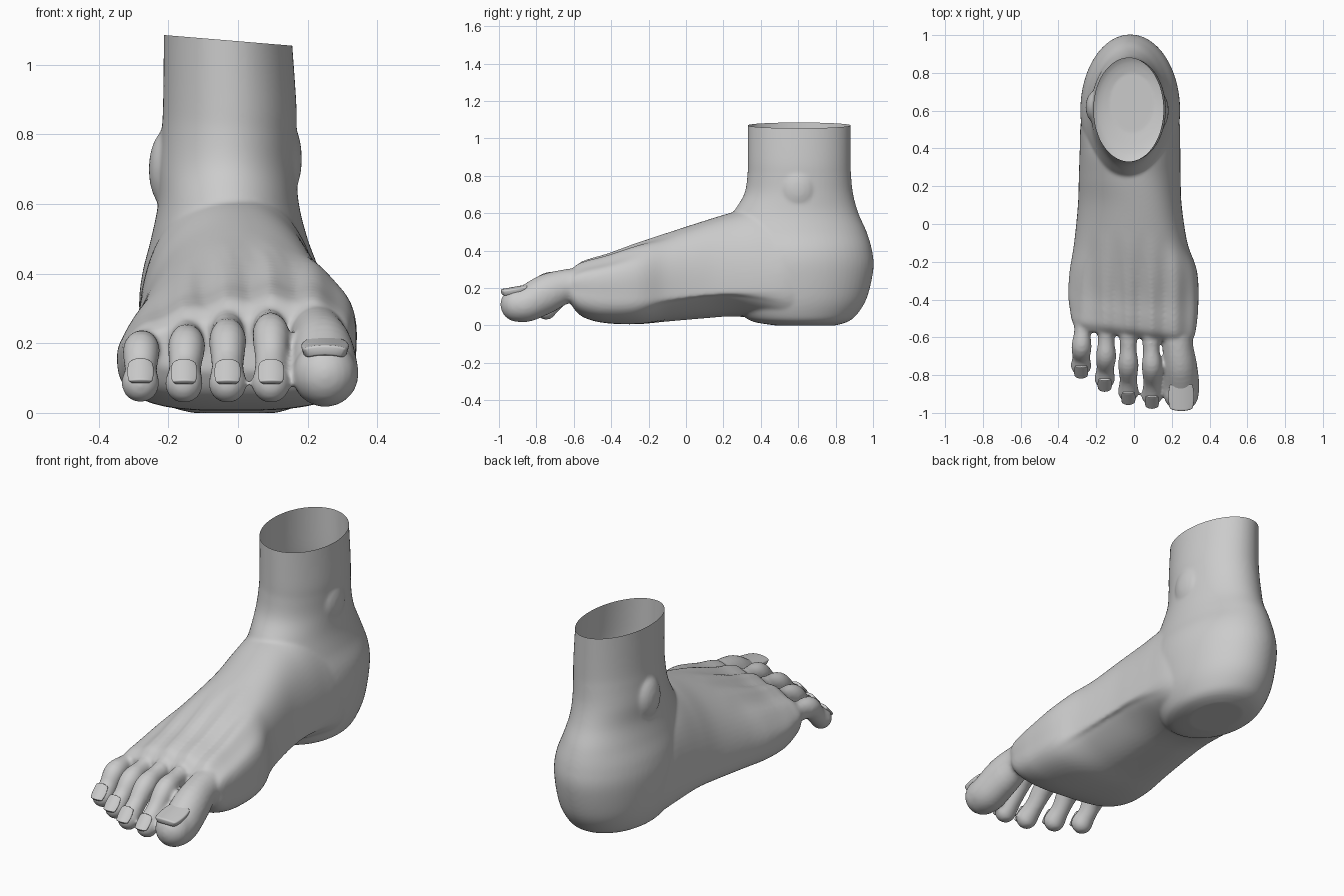
import bpy, bmesh, math
from mathutils import Matrix, Vector

if "Cube" in bpy.data.objects:
    bpy.data.objects.remove(bpy.data.objects["Cube"])


def spline(rows, steps):
    # smooth interpolation through table rows
    out, n = [], len(rows)
    for i in range(n - 1):
        a, b, c, d = rows[max(i - 1, 0)], rows[i], rows[i + 1], rows[min(i + 2, n - 1)]
        for k in range(steps):
            t = k / steps
            out.append([0.5 * (2 * q + (r - p) * t + (2 * p - 5 * q + 4 * r - s) * t * t
                               + (3 * q - p - 3 * r + s) * t ** 3)
                        for p, q, r, s in zip(a, b, c, d)])
    return out + [list(rows[-1])]


def loft(bm, rings):
    # closed skin through a list of rings
    vs = [[bm.verts.new(p) for p in ring] for ring in rings]
    n = len(vs[0])
    fs = [bm.faces.new((a[i], a[(i + 1) % n], b[(i + 1) % n], b[i]))
          for a, b in zip(vs, vs[1:]) for i in range(n)]
    fs += [bm.faces.new(vs[0]), bm.faces.new(vs[-1])]
    bmesh.ops.recalc_face_normals(bm, faces=fs)


def ball(bm, x, y, z, rx, ry, rz):
    m = Matrix.Translation((x, y, z)) @ Matrix.Diagonal((rx, ry, rz, 1))
    bmesh.ops.create_uvsphere(bm, u_segments=20, v_segments=12, radius=1, matrix=m)


def chain(bm, rows):
    # limb made of overlapping balls: x, y, z, side radius, height radius
    for x, y, z, rx, rz in spline(rows, 5):
        ball(bm, x, y, z, rx, min(rx, rz), rz)


def power(v, e):
    return math.copysign(abs(v) ** e, v)


def foot_ring(y, xl, xr, zt, zb, zm, shift, arch):
    mid, hw, ring = (xl + xr) / 2, (xr - xl) / 2, []
    fade = max(0, min(1, (-0.05 - y) / 0.3))
    slant = 0.12 * max(0, min(1, (-0.2 - y) / 0.3))
    for i in range(72):
        t = 2 * math.pi * i / 72
        c, s = math.cos(t), math.sin(t)
        if s >= 0:
            x = mid + hw * power(c, 0.92) + shift * s ** 1.5
            z = zm + (zt - zm) * s ** 0.95
            # tendon ridges running to each toe
            z += 0.011 * fade * s * math.cos(2 * math.pi * (x + 0.03) / 0.125)
        else:
            x = mid + hw * power(c, 0.65)
            z = zm + (zm - zb) * power(s, 0.65)
            u = max(0, min(1, (c + 0.3) / 1.1))
            z += arch * u * u * (3 - 2 * u) * min(1, -2 * s)
        ring.append((x, y - slant * x, z))
    return ring


def leg_ring(z, xl, xr, yf, yb):
    return [((xl + xr) / 2 + (xr - xl) / 2 * math.cos(t),
             (yf + yb) / 2 + (yb - yf) / 2 * math.sin(t), z)
            for t in (2 * math.pi * i / 64 for i in range(64))]


bm = bmesh.new()

# forefoot and instep: y, left, right, top, bottom, widest height, ridge shift, arch
foot = [(-.60, -.29, .29, .28, .12, .2, .1, 0), (-.56, -.325, .315, .325, .06, .19, .1, 0),
        (-.5, -.338, .328, .35, .028, .18, .1, 0), (-.4, -.348, .338, .38, .01, .17, .1, 0),
        (-.25, -.34, .333, .44, .006, .17, .09, .01), (-.1, -.317, .282, .495, .018, .17, .07, .05),
        (.1, -.297, .252, .56, .035, .18, .05, .07), (.25, -.292, .247, .605, .045, .2, .02, .06),
        (.4, -.287, .245, .64, .03, .22, 0, .04), (.55, -.28, .24, .6, .01, .25, 0, .01),
        (.7, -.24, .2, .5, .01, .25, 0, 0)]
loft(bm, [foot_ring(*r) for r in spline(foot, 6)])

# heel and lower leg: z, left, right, front, back
leg = [(0, -.13, .11, .48, .8), (.02, -.2, .17, .36, .865), (.06, -.238, .2, .3, .915),
       (.15, -.268, .228, .25, .968), (.3, -.284, .244, .2, 1.002), (.4, -.275, .235, .2, .995),
       (.5, -.25, .2, .2, .966), (.6, -.23, .175, .25, .922), (.7, -.228, .168, .31, .894),
       (.8, -.22, .168, .328, .883), (.9, -.215, .167, .33, .88), (1.2, -.212, .145, .33, .88)]
loft(bm, [leg_ring(*r) for r in spline(leg, 6)])

# ankle bones
ball(bm, -.195, .62, .70, .062, .09, .12)
ball(bm, .13, .60, .73, .054, .10, .12)

# big toe
chain(bm, [(.22, -.48, .2, .1, .12), (.23, -.63, .21, .083, .093), (.243, -.75, .168, .092, .107),
           (.25, -.85, .117, .097, .097), (.25, -.9, .112, .093, .093)])

# small toes: base x, knuckle (x, y, z), tip (x, y, z)
toes = [((.085, -.5, .25), (.095, -.755, .222), (.095, -.908, .084)),
        (( -.03, -.5, .245), (-.03, -.745, .205), (-.03, -.888, .084)),
        ((-.145, -.47, .22), (-.148, -.70, .19), (-.155, -.818, .084)),
        ((-.265, -.42, .18), (-.278, -.65, .177), (-.28, -.748, .086))]
for base, knuckle, tip in toes:
    b, k, t = Vector(base), Vector(knuckle), Vector(tip)
    neck = b.lerp(k, .62) + Vector((0, 0, .008))
    waist = k.lerp(t, .55) + Vector((0, 0, -.004))
    chain(bm, [(*b, .062, .07), (*neck, .045, .052), (*k, .054, .056),
               (*waist, .047, .05), (*t, .055, .056)])

# blend everything into one skin
raw = bpy.data.meshes.new("raw_skin")
bm.to_mesh(raw)
bm.free()
skin = bpy.data.objects.new("foot_skin", raw)
bpy.context.collection.objects.link(skin)
rm = skin.modifiers.new("blend", 'REMESH')
rm.mode, rm.voxel_size = 'VOXEL', 0.009
sm = skin.modifiers.new("soften", 'SMOOTH')
sm.factor, sm.iterations = 0.5, 9
bpy.context.view_layer.update()
mesh = bpy.data.meshes.new_from_object(skin.evaluated_get(bpy.context.evaluated_depsgraph_get()))
skin.modifiers.clear()

# open the leg with a slightly tilted cut
bm = bmesh.new()
bm.from_mesh(mesh)
bmesh.ops.bisect_plane(bm, geom=bm.verts[:] + bm.edges[:] + bm.faces[:],
                       plane_co=(-.03, .6, 1.07), plane_no=(.083, 0, 1), clear_outer=True)
bm.to_mesh(mesh)
bm.free()
skin.data = mesh
mesh.shade_smooth()


def nail(name, loc, width, length, tilt, thick, bend):
    # rounded, curved plate
    bm = bmesh.new()
    bmesh.ops.create_grid(bm, x_segments=12, y_segments=12, size=1)
    for v in bm.verts:
        x, y = v.co.x, v.co.y
        k = 1 - 0.13 * x * x * y * y
        v.co = (x * k * width / 2, y * k * length / 2, -bend * x * x)
    me = bpy.data.meshes.new(name)
    bm.to_mesh(me)
    bm.free()
    ob = bpy.data.objects.new(name, me)
    bpy.context.collection.objects.link(ob)
    ob.location = loc
    ob.rotation_euler = (math.radians(tilt), 0, 0)
    so = ob.modifiers.new("thickness", 'SOLIDIFY')
    so.thickness, so.offset = thick, -1
    bv = ob.modifiers.new("rounding", 'BEVEL')
    bv.width, bv.segments = thick * 0.2, 2
    me.shade_smooth()


# toenails
nail("big_toenail", (.25, -.917, .207), .14, .15, 10, .03, .012)
for i, (base, knuckle, tip) in enumerate(toes):
    x, y, z = tip
    nail("toenail_%d" % (i + 2), (x, y - .041, z + .041), .078, .088, 46, .016, .012)
